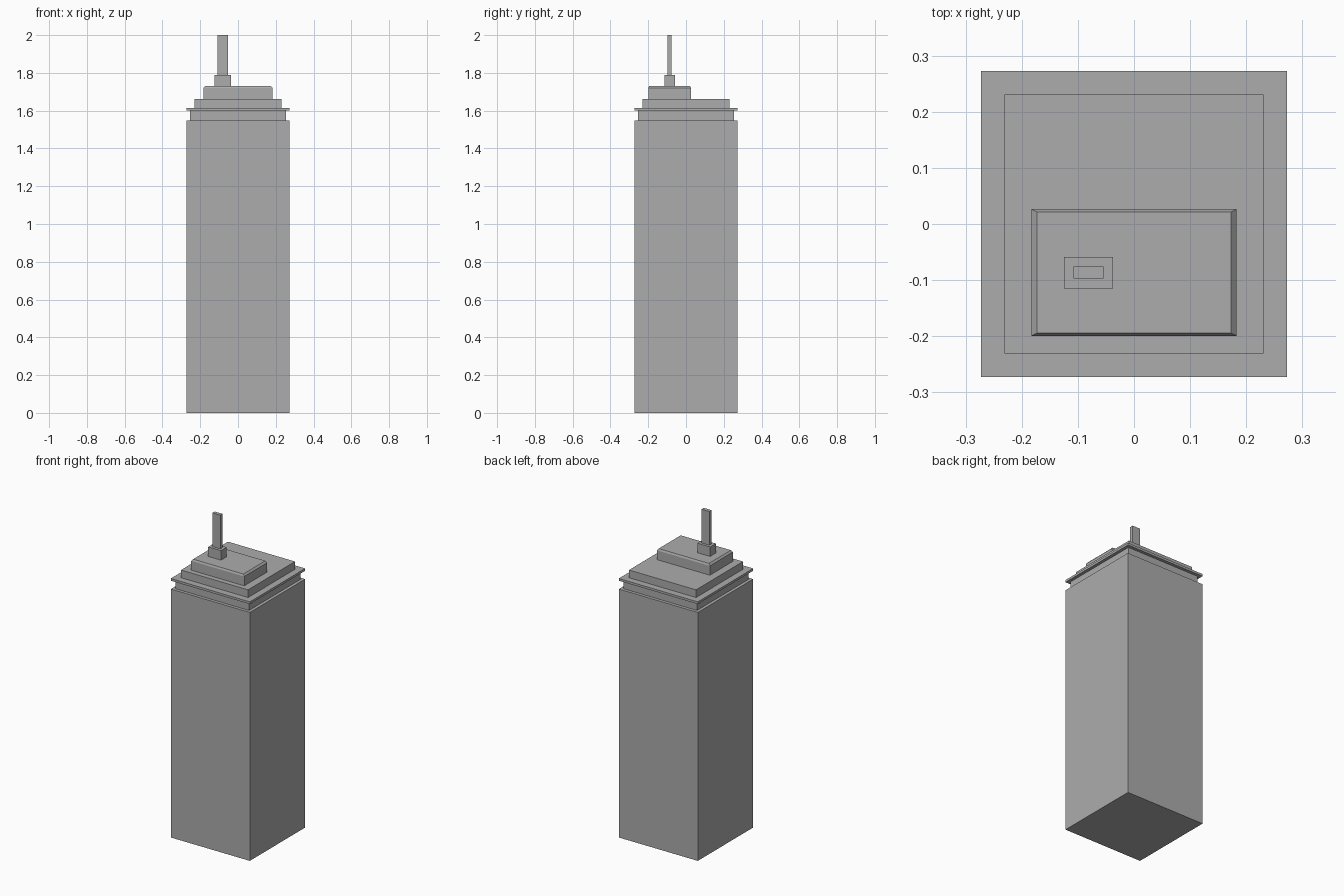
import bpy
import bmesh

if "Cube" in bpy.data.objects:
    bpy.data.objects.remove(bpy.data.objects["Cube"])

# Mid-dark grey used on the whole building
grey = bpy.data.materials.new("dark_grey")
grey.diffuse_color = (0.415, 0.415, 0.415, 1.0)
grey.use_nodes = True
grey.node_tree.nodes["Principled BSDF"].inputs["Base Color"].default_value = grey.diffuse_color


def stack(name, center, sections):
    """Closed solid through rectangular sections (half_x, half_y, z), bottom to top."""
    cx, cy = center
    bm = bmesh.new()
    rings = []
    for hx, hy, z in sections:
        rings.append([bm.verts.new((cx + sx * hx, cy + sy * hy, z))
                      for sx, sy in ((-1, -1), (1, -1), (1, 1), (-1, 1))])
    for low, high in zip(rings, rings[1:]):
        for i in range(4):
            j = (i + 1) % 4
            bm.faces.new((low[i], low[j], high[j], high[i]))
    bm.faces.new(rings[0][::-1])
    bm.faces.new(rings[-1])
    bmesh.ops.recalc_face_normals(bm, faces=bm.faces)
    mesh = bpy.data.meshes.new(name)
    bm.to_mesh(mesh)
    bm.free()
    mesh.materials.append(grey)
    obj = bpy.data.objects.new(name, mesh)
    bpy.context.collection.objects.link(obj)
    return obj


# Tower: main shaft, recessed neck, cornice and top tier in one stepped skin
W, NECK, TIER = 0.2725, 0.253, 0.231
steps = [(W, 0.0), (W, 1.548), (NECK, 1.548), (NECK, 1.60),
         (W, 1.60), (W, 1.614), (TIER, 1.614), (TIER, 1.662)]
stack("tower", (0, 0), [(h, h, z) for h, z in steps])

# Roof plant room with chamfered top edge
stack("roof_plant_room", (0, -0.0865),
      [(0.183, 0.113, 1.662), (0.183, 0.113, 1.72), (0.173, 0.108, 1.731)])

# Antenna base and flat mast
stack("antenna_base", (-0.081, -0.087), [(0.044, 0.028, 1.731), (0.044, 0.028, 1.79)])
stack("antenna_mast", (-0.081, -0.0865), [(0.027, 0.011, 1.79), (0.027, 0.011, 2.0)])
